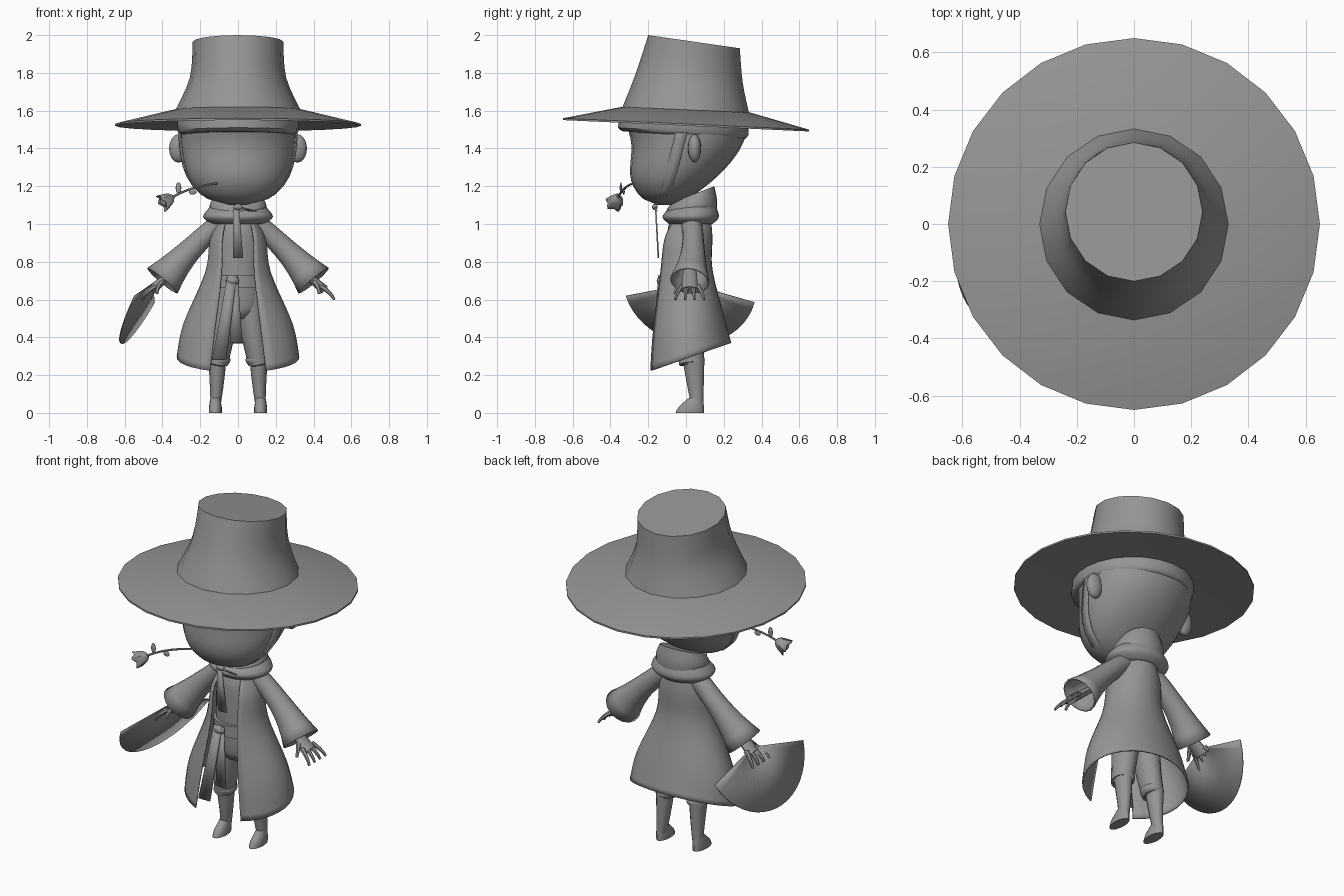
import bpy, bmesh
from math import sin, cos, pi, asin, sqrt, radians
from mathutils import Vector

cube = bpy.data.objects.get("Cube")
if cube:
    bpy.data.objects.remove(cube)

grey = bpy.data.materials.new("plain grey")
grey.use_nodes = True
grey.diffuse_color = (.3, .3, .3, 1)
grey.node_tree.nodes["Principled BSDF"].inputs["Base Color"].default_value = grey.diffuse_color


def finish(bm, name, thickness=0, angle=40):
    """Turn a bmesh into a shaded object, optionally with some cloth thickness."""
    bmesh.ops.recalc_face_normals(bm, faces=bm.faces)
    mesh = bpy.data.meshes.new(name)
    bm.to_mesh(mesh)
    bm.free()
    mesh.materials.append(grey)
    part = bpy.data.objects.new(name, mesh)
    bpy.context.collection.objects.link(part)
    if thickness:
        solid = part.modifiers.new("thickness", "SOLIDIFY")
        solid.thickness = thickness
        solid.offset = -1
    bpy.ops.object.select_all(action="DESELECT")
    part.select_set(True)
    bpy.context.view_layer.objects.active = part
    bpy.ops.object.shade_smooth_by_angle(angle=radians(angle))


def loft(name, rings, closed=True, cap_start=True, cap_end=True, **look):
    """Skin a list of equal-length point rings."""
    bm = bmesh.new()
    rows = [[bm.verts.new(point) for point in ring] for ring in rings]
    count = len(rows[0])
    for low, high in zip(rows, rows[1:]):
        for i in range(count if closed else count - 1):
            j = (i + 1) % count
            bm.faces.new((low[i], low[j], high[j], high[i]))
    if closed and cap_start:
        bm.faces.new(rows[0])
    if closed and cap_end:
        bm.faces.new(rows[-1])
    finish(bm, name, **look)


def oval(z, width, front, back, lift=0, gap=0, sides=24, x=0):
    """Level ring, raised by lift at the back, with an optional gap at the front."""
    middle, depth = (front + back) / 2, (back - front) / 2
    start = asin(gap / width)
    ring = []
    for i in range(sides):
        turn = start + 2 * (pi - start) * i / (sides - 1 if gap else sides)
        rise = lift * (1 - cos(turn)) / 2
        ring.append((x + width * sin(turn), middle - depth * cos(turn), z + rise))
    return ring


def stack(name, keys, steps=4, sides=24, x=0, **look):
    """Loft ovals through a few key sections, rounding the way between them."""
    keys = [Vector(key) for key in keys]
    padded = [keys[0]] + keys + [keys[-1]]
    sections = []
    for before, a, b, after in zip(padded, padded[1:], padded[2:], padded[3:]):
        for i in range(steps):
            t = i / steps
            leave, arrive = (b - before) / 2, (after - a) / 2
            ease = t * t * (3 - 2 * t)
            sections.append(a.lerp(b, ease) + leave * t * (1 - t) ** 2 - arrive * t * t * (1 - t))
    sections.append(keys[-1])
    loft(name, [oval(*section, sides=sides, x=x) for section in sections], **look)


def tube(name, start, bend, end, radius, tip, depth=1, flare=1, sides=12, steps=8, **look):
    """Curved tube whose radius runs from radius to tip; depth stretches it in y."""
    start, bend, end = Vector(start), Vector(bend), Vector(end)
    rings = []
    for i in range(steps + 1):
        t = i / steps
        centre = start.lerp(bend, t).lerp(bend.lerp(end, t), t)
        along = (bend - start).lerp(end - bend, t).normalized()
        side = along.cross((0, 1, 0)).normalized()
        size = radius + (tip - radius) * t ** flare
        turns = [2 * pi * k / sides for k in range(sides)]
        rings.append([centre + size * (side * cos(a) + side.cross(along) * depth * sin(a))
                      for a in turns])
    loft(name, rings, **look)


def ball(name, centre, size):
    bm = bmesh.new()
    bmesh.ops.create_uvsphere(bm, u_segments=16, v_segments=10, radius=1)
    bmesh.ops.scale(bm, vec=size, verts=bm.verts)
    bmesh.ops.translate(bm, vec=centre, verts=bm.verts)
    finish(bm, name, angle=80)


def ribbon(name, top, bottom, top_width, bottom_width):
    """Flat hanging strip that faces the front."""
    rows = [[Vector(point) + Vector((side * width / 2, 0, 0)) for side in (-1, 1)]
            for point, width in ((top, top_width), (bottom, bottom_width))]
    loft(name, rows, closed=False, thickness=.008)


def head_section(t):
    """Height, half width, front and back of the head, from chin (0) to hat (1)."""
    bulge = sqrt(1 - (1 - t) ** 3)
    front = -.15 - .15 * bulge - .02 * sin(2 * pi * t) - .03 * t ** 3
    back = -.06 + .39 * sin(pi / 2 * t) ** .8
    return 1.1 + .45 * t, .04 + .27 * bulge, front, back


def head_side(t, y):
    """Point on the left surface of the head at a given depth."""
    z, width, front, back = head_section(t)
    offset = (2 * y - front - back) / (back - front)
    return Vector((width * sqrt(max(0, 1 - offset ** 2)) + .006, y, z))


# Hat: wide tilted brim, tapered crown, inner band
loft("hat_brim", [oval(z, r, -r, r, lift) for z, r, lift in
                  ((1.62, .34, -.03), (1.56, .65, -.06), (1.55, .65, -.06), (1.56, .3, -.03))],
     angle=25)
stack("hat_crown", [(1.61, .335, -.34, .335, -.03), (1.8, .255, -.265, .3, -.05),
                    (2, .24, -.2, .285, -.07)], sides=16)
stack("hat_inner_band", [(1.57, .32, -.35, .33, -.03), (1.51, .32, -.36, .33, -.04),
                         (1.49, .3, -.33, .31, -.04)], steps=2)

# Head
loft("head", [oval(*head_section(i / 14)) for i in range(15)], angle=80)

for s, side in ((1, "left"), (-1, "right")):
    # Ear and chin strap
    ball(side + "_ear", (s * .315, .045, 1.4), (.05, .035, .075))
    strap = []
    for i in range(9):
        pair = [head_side(.9 * (1 - i / 8), edge - .1 * i / 8) for edge in (-.05, .01)]
        strap.append([(s * point.x, point.y, point.z) for point in pair])
    loft(side + "_chin_strap", strap, closed=False, thickness=.006)

    # Flared sleeve and hand
    tube(side + "_sleeve", (s * .1, .03, 1), (s * .24, .05, .89), (s * .4, .02, .7),
         .055, .105, flare=3, sides=16, cap_end=False, thickness=.008)
    tube(side + "_palm", (s * .34, .02, .75), (s * .4, .02, .7), (s * .46, .02, .65),
         .02, .025, depth=1.8)
    for k, finger in enumerate(("index", "middle", "ring", "little")):
        spread = .03 * (k - 1.5)
        tube(f"{side}_{finger}_finger", (s * .44, .02 + spread, .67),
             (s * .49, .02 + spread * 1.5, .64), (s * .51, .02 + spread * 1.7, .6),
             .014, .007, sides=6, steps=4)
    tube(side + "_thumb", (s * .4, 0, .7), (s * .43, -.05, .67), (s * .43, -.06, .63),
         .016, .008, sides=6, steps=4)

    # Trouser leg, cuff, shin and foot
    tube(side + "_trouser_leg", (s * .06, .02, .66), (s * .07, .01, .45), (s * .11, .03, .26),
         .08, .055, depth=1.2, sides=16)
    ball(side + "_cuff", (s * .1, .03, .28), (.06, .07, .04))
    tube(side + "_shin", (s * .11, .04, .28), (s * .11, .05, .15), (s * .12, .06, .03),
         .048, .026, depth=1.2)
    stack(side + "_foot", [(0, .034, -.055, .095), (.03, .034, -.04, .095),
                           (.08, .026, .015, .09)], steps=2, sides=16, x=s * .12)

# Collar: neck piece with a high back over a loose roll
stack("collar_neck", [(1.03, .14, -.1, .16, 0), (1.08, .15, -.1, .165, .04),
                      (1.12, .12, -.06, .15, .08)])
stack("collar_roll", [(1, .14, -.09, .14, 0), (1.04, .185, -.125, .175, 0),
                      (1.09, .14, -.08, .15, .02)], angle=70)

# Shirt, belt and hips
stack("shirt", [(.65, .125, -.1, .11), (.95, .125, -.1, .11), (1.03, .08, -.07, .1)])
stack("belt", [(.66, .14, -.12, .125), (.73, .14, -.12, .125)], steps=1)
stack("hips", [(.5, .06, -.06, .08), (.55, .12, -.09, .1), (.67, .13, -.1, .11)])

# Coat: open down the front, hem rising towards the back
loft_keys = [(1.03, .09, -.09, .13, .01, .065), (.92, .147, -.14, .14, .01, .085),
             (.72, .175, -.16, .14, .04, .09), (.42, .29, -.195, .2, .1, .125),
             (.215, .325, -.215, .24, .155, .15)]
stack("coat", loft_keys, sides=29, closed=False, thickness=.008)

# Sash tails and neck ribbon
ribbon("sash_tail_long", (-.03, -.14, .73), (-.1, -.17, .28), .05, .075)
ribbon("sash_tail_short", (-.02, -.135, .72), (-.01, -.15, .37), .04, .065)
ball("sash_knot", (-.03, -.135, .7), (.035, .02, .025))
ribbon("neck_ribbon_long", (-.01, -.165, 1.09), (0, -.15, .82), .03, .055)
ribbon("neck_ribbon_short", (.01, -.165, 1.09), (.08, -.15, 1.07), .02, .04)
ball("neck_knot", (0, -.165, 1.09), (.025, .015, .016))

# Hand fan: a thin sector
pivot = Vector((-.455, .02, .685))
across, down = Vector((.15, .98, -.05)), Vector((-.46, .03, -.88))
sweep = [pi / 12 * (1 + k / 2) for k in range(21)]
loft("hand_fan", [[pivot + (across * cos(a) + down * sin(a)) * r for a in sweep]
                  for r in (.01, .36)], closed=False, thickness=.006)

# Rose held in the mouth: stem, leaves, cup of wavy petals and bud
tube("rose_stem", (-.11, -.28, 1.215), (-.25, -.33, 1.2), (-.35, -.36, 1.14), .006, .006, sides=6)
bloom = Vector((-.375, -.37, 1.125))
facing = Vector((-.8, -.3, -.5)).normalized()
wide = facing.cross((0, 0, 1)).normalized()
tall = facing.cross(wide)
cup = []
for t in (0, .2, .4, .7, 1):
    ring = []
    for k in range(20):
        a = pi * k / 10
        reach = (.01 + .036 * sqrt(t)) * (1 + .12 * cos(5 * a))
        height = .07 * t - .04 + .008 * t * cos(5 * a)
        ring.append(bloom + facing * height + (wide * cos(a) + tall * sin(a)) * reach)
    cup.append(ring)
loft("rose_petals", cup, cap_end=False, thickness=.004)
ball("rose_bud", bloom + facing * .01, (.03, .03, .03))
ball("rose_upper_leaf", (-.315, -.345, 1.19), (.015, .006, .03))
ball("rose_lower_leaf", (-.24, -.33, 1.17), (.02, .006, .015))
